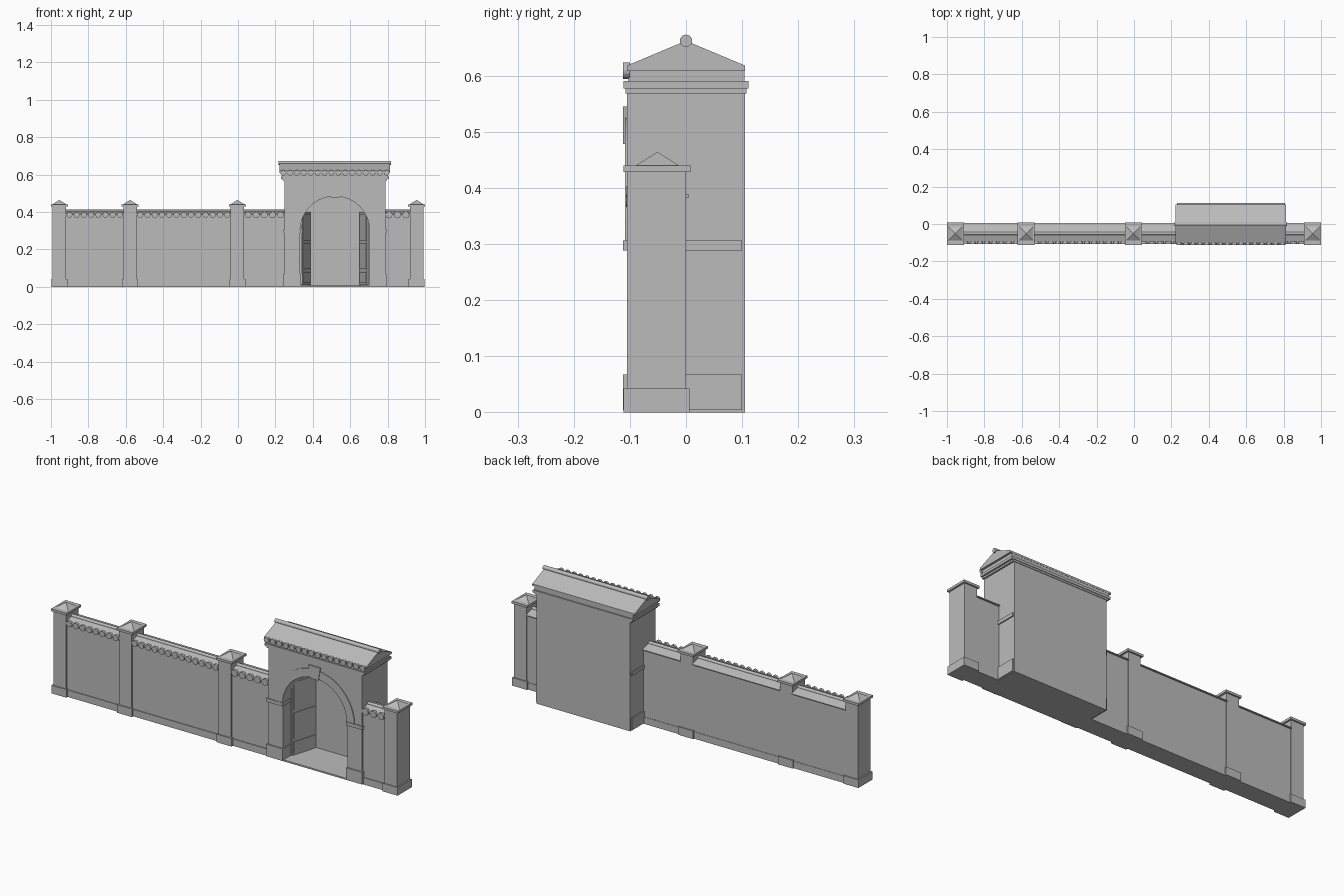
import bpy, bmesh
from math import sin, cos, pi
from mathutils import Matrix, Vector

cube = bpy.data.objects.get("Cube")
if cube:
    bpy.data.objects.remove(cube)

stone = bpy.data.materials.new("grey stone")
stone.use_nodes = True
GREY = (0.5, 0.5, 0.5, 1)
stone.diffuse_color = GREY
stone.node_tree.nodes["Principled BSDF"].inputs["Base Color"].default_value = GREY


def finish(bm, name):
    bmesh.ops.recalc_face_normals(bm, faces=bm.faces)
    mesh = bpy.data.meshes.new(name)
    bm.to_mesh(mesh)
    bm.free()
    mesh.materials.append(stone)
    obj = bpy.data.objects.new(name, mesh)
    bpy.context.collection.objects.link(obj)
    return obj


def box(name, x0, x1, y0, y1, z0, z1):
    bm = bmesh.new()
    mid = Vector((x0 + x1, y0 + y1, z0 + z1)) / 2
    size = Matrix.Diagonal((x1 - x0, y1 - y0, z1 - z0, 1))
    bmesh.ops.create_cube(bm, size=1, matrix=Matrix.Translation(mid) @ size)
    return finish(bm, name)


def extrude(name, points, shift):
    bm = bmesh.new()
    face = bm.faces.new([bm.verts.new(p) for p in points])
    made = bmesh.ops.extrude_face_region(bm, geom=[face], use_keep_orig=True)["geom"]
    bmesh.ops.translate(bm, vec=shift, verts=[v for v in made if isinstance(v, bmesh.types.BMVert)])
    return finish(bm, name)


def along_x(name, profile, x0, x1):
    return extrude(name, [(x0, y, z) for y, z in profile], (x1 - x0, 0, 0))


def along_y(name, outline, y0, y1):
    return extrude(name, [(x, y0, z) for x, z in outline], (0, y1 - y0, 0))


def rod(name, x0, x1, y, z, r):
    ring = [(y + r * cos(i * pi / 8), z + r * sin(i * pi / 8)) for i in range(16)]
    return along_x(name, ring, x0, x1)


def arc(cx, cz, r, a0, a1, steps):
    return [(cx + r * cos(a0 + (a1 - a0) * i / steps), cz + r * sin(a0 + (a1 - a0) * i / steps))
            for i in range(steps + 1)]


def tile_ends(name, x0, x1, y0, y1, z, pitch):
    # Row of round tile ends under an eave
    count = max(1, round((x1 - x0) / pitch))
    step = (x1 - x0) / count
    bm = bmesh.new()
    for i in range(count):
        place = Matrix.Translation((x0 + (i + 0.5) * step, (y0 + y1) / 2, z))
        bmesh.ops.create_cone(bm, cap_ends=True, segments=16, radius1=step * 0.4, radius2=step * 0.4,
                              depth=y1 - y0, matrix=place @ Matrix.Rotation(pi / 2, 4, "X"))
    finish(bm, name)


# Piers with base, cap and pyramid top
PY = -0.051
for i, px in enumerate((-0.955, -0.577, -0.003, 0.955)):
    box(f"pier_shaft_{i}", px - 0.036, px + 0.036, -0.105, 0, 0, 0.43)
    box(f"pier_base_{i}", px - 0.043, px + 0.043, -0.111, 0.006, 0, 0.042)
    box(f"pier_cap_{i}", px - 0.045, px + 0.045, -0.111, 0.008, 0.428, 0.44)
    bm = bmesh.new()
    bmesh.ops.create_cone(bm, cap_ends=True, segments=4, radius1=0.054, radius2=0, depth=0.024,
                          matrix=Matrix.Translation((px, PY, 0.452)) @ Matrix.Rotation(pi / 4, 4, "Z"))
    finish(bm, f"pier_top_{i}")

# Wall bays with plinth, tiled coping and ridge
bays = ((-0.92, -0.612), (-0.542, -0.038), (0.032, 0.25), (0.785, 0.92))
for i, (x0, x1) in enumerate(bays):
    box(f"wall_{i}", x0, x1, -0.096, -0.003, 0.004, 0.387)
    box(f"wall_plinth_{i}", x0, x1, -0.1, -0.001, 0, 0.036)
    along_x(f"wall_coping_{i}", [(-0.106, 0.383), (-0.106, 0.388), (PY, 0.405), (0.005, 0.388), (0.005, 0.383)], x0, x1)
    rod(f"wall_ridge_{i}", x0, x1, PY, 0.403, 0.009)
    tile_ends(f"wall_tile_ends_{i}", x0, x1, -0.107, -0.094, 0.384, 0.04)

# Gate body with arched recess, back panel and floor
GX, SPRING, R = 0.518, 0.298, 0.186
L, RT = GX - 0.27, GX + 0.27
opening = arc(GX, SPRING, R, pi, 0, 32)
body = [(L, 0), (GX - R, 0)] + opening + [(GX + R, 0), (RT, 0), (RT, 0.58), (L, 0.58)]
along_y("gate_body", body, -0.105, 0.096)
box("gate_back", L, RT, 0.096, 0.105, 0, 0.58)
box("gate_floor", GX - R, GX + R, -0.105, 0.096, 0, 0.008)

# Arch surround and keystone
ring = arc(GX, SPRING, R, pi, 0, 32) + arc(GX, SPRING, R + 0.043, 0, pi, 32)
along_y("arch_surround", ring, -0.109, -0.1)
along_y("keystone", [(GX - 0.024, 0.478), (GX + 0.024, 0.478), (GX + 0.034, 0.545), (GX - 0.034, 0.545)], -0.112, -0.1)

# Jamb bases and imposts, mirrored about the gate centre
for side, s in (("right", -1), ("left", 1)):
    xs = sorted((GX + s * (R - 0.004), GX + s * 0.276))
    box(f"jamb_base_{side}", *xs, -0.112, 0.1, 0.004, 0.067)
    box(f"jamb_impost_{side}", *xs, -0.112, 0.1, 0.288, 0.306)

    # Open door leaf with raised panels
    hinge, tip = Vector((GX + s * 0.18, -0.045)), Vector((GX + s * 0.139, 0.094))
    run = tip - hinge
    normal = Vector((-run.y, run.x)).normalized()
    if normal.x * s > 0:
        normal = -normal

    def leaf(name, t0, t1, depth, z0, z1):
        a, b = hinge + run * t0, hinge + run * t1
        c, d = b + normal * depth, a + normal * depth
        extrude(name, [(p.x, p.y, z0) for p in (a, b, c, d)], (0, 0, z1 - z0))

    leaf(f"door_{side}", 0, 1, 0.008, 0.01, 0.4)
    for k, (z0, z1) in enumerate(((0.02, 0.08), (0.095, 0.23), (0.245, 0.39))):
        leaf(f"door_panel_{side}_{k}", 0.06, 0.94, 0.011, z0, z1)

# Cornice, roof and ridge
box("cornice_lower", GX - 0.279, GX + 0.279, -0.108, 0.108, 0.568, 0.578)
box("cornice_upper", GX - 0.288, GX + 0.288, -0.111, 0.111, 0.577, 0.59)
box("frieze", GX - 0.284, GX + 0.284, -0.103, 0.104, 0.59, 0.609)
along_x("gate_roof", [(-0.105, 0.608), (-0.105, 0.618), (0, 0.662), (0.105, 0.618), (0.105, 0.608)], GX - 0.295, GX + 0.295)
rod("gate_ridge", GX - 0.301, GX + 0.301, 0, 0.662, 0.011)
tile_ends("gate_tile_ends", GX - 0.295, GX + 0.295, -0.112, -0.1, 0.609, 0.037)
